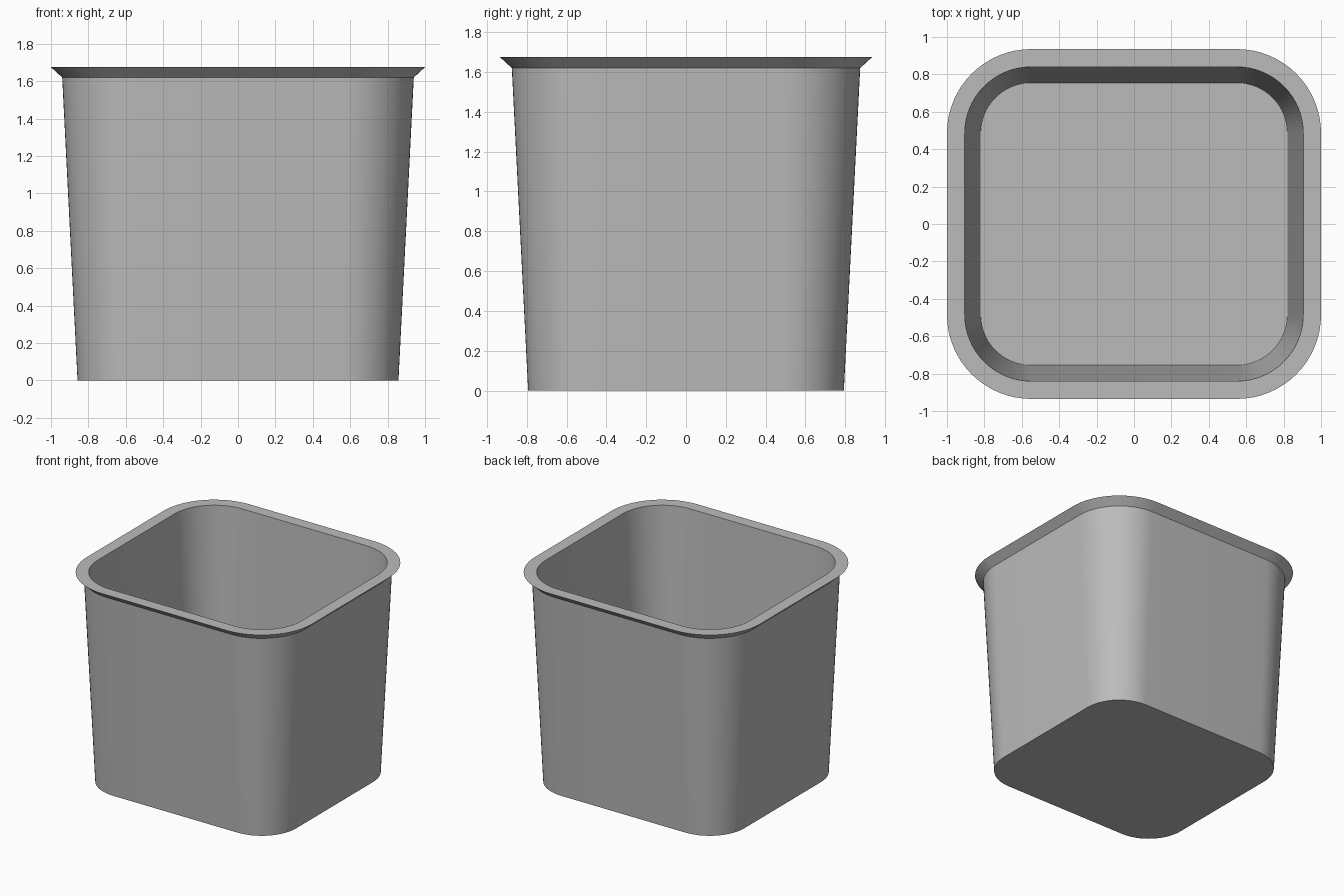
import bpy
import bmesh
from math import pi, sin, cos, radians

cube = bpy.data.objects.get("Cube")
if cube:
    bpy.data.objects.remove(cube, do_unlink=True)

CENTRE_X, CENTRE_Y = 0.55, 0.485   # corner arc centres
SEGMENTS = 16                      # segments per rounded corner

grey = bpy.data.materials.new("plain grey")
grey.use_nodes = True
colour = (0.5, 0.5, 0.5, 1)
grey.diffuse_color = colour
grey.node_tree.nodes["Principled BSDF"].inputs["Base Color"].default_value = colour


def rounded_loop(bm, radius, z):
    """Ring of vertices around a rounded rectangle."""
    ring = []
    for quarter, (sx, sy) in enumerate([(1, 1), (-1, 1), (-1, -1), (1, -1)]):
        for i in range(SEGMENTS + 1):
            a = (quarter + i / SEGMENTS) * pi / 2
            ring.append(bm.verts.new((sx * CENTRE_X + radius * cos(a),
                                      sy * CENTRE_Y + radius * sin(a), z)))
    return ring


# Wall profile (corner radius, height): outside bottom, up, over the lip, down inside
profile = [(0.308, 0), (0.39, 1.62), (0.45, 1.675), (0.355, 1.675), (0.27, 0.04)]

bm = bmesh.new()
rings = [rounded_loop(bm, r, z) for r, z in profile]
for low, high in zip(rings, rings[1:]):
    n = len(low)
    for i in range(n):
        j = (i + 1) % n
        bm.faces.new((low[i], low[j], high[j], high[i]))

# Underside and inner floor
bm.faces.new(rings[0][::-1])
bm.faces.new(rings[-1])
bmesh.ops.recalc_face_normals(bm, faces=bm.faces[:])

mesh = bpy.data.meshes.new("tapered_bin")
bm.to_mesh(mesh)
bm.free()
mesh.materials.append(grey)
tub = bpy.data.objects.new("tapered_bin", mesh)
bpy.context.collection.objects.link(tub)

# Smooth corners, crisp lip and base edges
bpy.context.view_layer.objects.active = tub
tub.select_set(True)
bpy.ops.object.shade_smooth_by_angle(angle=radians(30))
